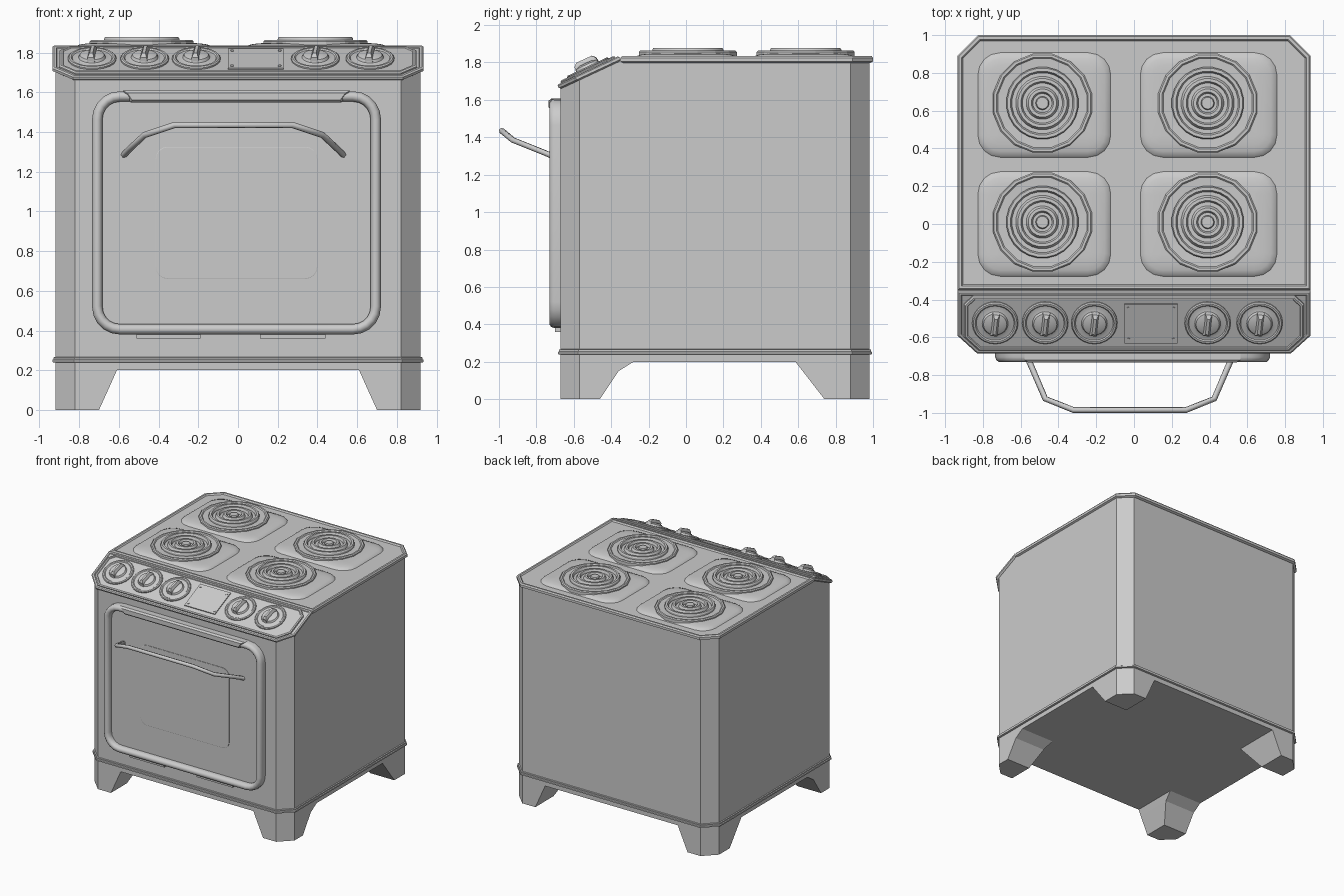
import bpy, bmesh
from math import radians, sin, cos, pi
from mathutils import Matrix, Vector

cube = bpy.data.objects.get("Cube")
if cube:
    bpy.data.objects.remove(cube, do_unlink=True)

grey = bpy.data.materials.new("plain_grey")
grey.use_nodes = True
GREY = (0.6, 0.6, 0.6, 1)
grey.diffuse_color = GREY
grey.node_tree.nodes["Principled BSDF"].inputs["Base Color"].default_value = GREY

FRONT = Matrix.Translation((0, -0.67, 0)) @ Matrix.Rotation(radians(90), 4, "X")
PANEL = Matrix.Translation((0, -0.515, 1.74)) @ Matrix.Rotation(radians(25), 4, "X")


def finish(name, bm, smooth=None):
    """Turn a bmesh into a named grey object."""
    bmesh.ops.recalc_face_normals(bm, faces=bm.faces)
    mesh = bpy.data.meshes.new(name)
    bm.to_mesh(mesh)
    bm.free()
    mesh.materials.append(grey)
    ob = bpy.data.objects.new(name, mesh)
    bpy.context.collection.objects.link(ob)
    if smooth:
        bpy.ops.object.select_all(action="DESELECT")
        ob.select_set(True)
        bpy.context.view_layer.objects.active = ob
        bpy.ops.object.shade_smooth_by_angle(angle=radians(smooth))
    return ob


def skin(rings):
    """Skin a stack of equal rings and cap both ends."""
    bm = bmesh.new()
    rows = [[bm.verts.new(p) for p in ring] for ring in rings]
    n = len(rows[0])
    for a, b in zip(rows, rows[1:]):
        for i in range(n):
            j = (i + 1) % n
            bm.faces.new((a[i], a[j], b[j], b[i]))
    bm.faces.new(rows[0])
    bm.faces.new(rows[-1])
    return bm


def inset(outline, d):
    """Move a counter-clockwise outline inward by d."""
    pts = [Vector(p) for p in outline]
    out = []
    for i, p in enumerate(pts):
        a = (p - pts[i - 1]).normalized()
        b = (pts[(i + 1) % len(pts)] - p).normalized()
        n1, n2 = Vector((-a.y, a.x)), Vector((-b.y, b.x))
        out.append(p + (n1 + n2) * d / (1 + n1.dot(n2)))
    return out


def loft(outline, steps, frame=Matrix()):
    """Stack inset copies of an outline; steps are (inset, height)."""
    return skin([[frame @ Vector((p.x, p.y, z)) for p in inset(outline, d)]
                 for d, z in steps])


def circle(x, y, r, n):
    return [(x + r * cos(2 * pi * (i + 0.5) / n), y + r * sin(2 * pi * (i + 0.5) / n))
            for i in range(n)]


def rect(x0, x1, y0, y1, r=0.0, n=4):
    if not r:
        return [(x0, y0), (x1, y0), (x1, y1), (x0, y1)]
    pts = []
    corners = [(x1 - r, y1 - r), (x0 + r, y1 - r), (x0 + r, y0 + r), (x1 - r, y0 + r)]
    for k, (cx, cy) in enumerate(corners):
        for i in range(n + 1):
            a = pi / 2 * (k + i / n)
            pts.append((cx + r * cos(a), cy + r * sin(a)))
    return pts


def chamfered(w, y0, y1, front, back):
    """Symmetric outline with cut corners."""
    half = [(w - front, y0), (w, y0 + front), (w, y1 - back), (w - back, y1)]
    pts = half + [(-x, y) for x, y in reversed(half)]
    return [p for i, p in enumerate(pts) if p != pts[i - 1]]


# Cabinet, cut by the slope under the control panel
body_outline = chamfered(0.92, -0.67, 0.98, 0.1, 0.1)
bm = loft(body_outline, [(0, 0.2), (0, 1.81)])
slope_normal = PANEL.to_3x3() @ Vector((0, 0, 1))
bmesh.ops.bisect_plane(bm, geom=bm.verts[:] + bm.edges[:] + bm.faces[:],
                       plane_co=PANEL.translation, plane_no=slope_normal,
                       clear_outer=True)
bmesh.ops.holes_fill(bm, edges=[e for e in bm.edges if e.is_boundary])
finish("cabinet", bm)

# Trim band above the legs
finish("base_trim", loft(body_outline, [
    (0.005, 0.237), (-0.015, 0.241), (-0.015, 0.252), (-0.009, 0.256), (-0.009, 0.265), (0.005, 0.268)]))

# Tapered corner legs
def leg_ring(side, end, x_in, y_in, z):
    outer = -0.67 if end == "front" else 0.98
    step = 0.1 if end == "front" else -0.1
    pts = [(x_in, outer), (0.82, outer), (0.92, outer + step), (0.92, y_in), (x_in, y_in)]
    return [(side * x, y, z) for x, y in pts]


for side, label in ((-1, "right"), (1, "left")):
    finish(f"front_leg_{label}", skin([
        leg_ring(side, "front", 0.7, -0.46, 0), leg_ring(side, "front", 0.632, -0.36, 0.15),
        leg_ring(side, "front", 0.61, -0.28, 0.2)]))
    finish(f"back_leg_{label}", skin([
        leg_ring(side, "back", 0.7, 0.74, 0), leg_ring(side, "back", 0.61, 0.585, 0.2)]))

# Cooktop with a raised rim
top_outline = [(-0.935, -0.35), (0.935, -0.35), (0.935, 0.89), (0.825, 1.0), (-0.825, 1.0), (-0.935, 0.89)]
finish("cooktop", loft(top_outline, [
    (0.015, 1.798), (0, 1.805), (0, 1.825), (0.008, 1.835), (0.022, 1.835), (0.03, 1.824)]))

# Four soft pads, each with a stepped burner
for label, x0, x1, cx in (("right", -0.83, -0.12, -0.485), ("left", 0.03, 0.76, 0.39)):
    for end, y0, y1, cy in (("front", -0.28, 0.28, 0.01), ("back", 0.35, 0.91, 0.64)):
        tag = f"{end}_{label}"
        finish(f"burner_pad_{tag}", loft(rect(x0, x1, y0, y1, 0.12), [
            (0, 1.82), (0.01, 1.832), (0.035, 1.841), (0.07, 1.846), (0.11, 1.848)]), 50)
        finish(f"burner_ring_{tag}", loft(circle(cx, cy, 0.267, 16), [
            (0, 1.83), (0, 1.856), (0.007, 1.863), (0.02, 1.863), (0.027, 1.856), (0.07, 1.854)]))
        coil = [(0, 1.85)]
        for d in (0, 0.055, 0.11):
            coil += [(d, 1.868), (d + 0.006, 1.878), (d + 0.022, 1.878),
                     (d + 0.028, 1.868), (d + 0.03, 1.858), (d + 0.05, 1.858)]
        coil += [(0.155, 1.868), (0.16, 1.876)]
        finish(f"burner_coil_{tag}", loft(circle(cx, cy, 0.192, 24), coil), 30)

# Sloped control panel with a raised inner plate
finish("control_panel", loft(chamfered(0.935, -0.182, 0.182, 0.105, 0.0), [
    (0.012, -0.008), (0, 0), (0, 0.014), (0.008, 0.02), (0.02, 0.02), (0.024, 0.014)], PANEL))
finish("control_plate", loft(chamfered(0.9, -0.16, 0.16, 0.08, 0.05), [
    (0, 0.01), (0, 0.026), (0.008, 0.032), (0.018, 0.032), (0.022, 0.026)], PANEL))

# Display plate and its screws
finish("display_plate", loft(rect(-0.05, 0.23, -0.115, 0.115), [(0, 0.02), (0, 0.034)], PANEL))
for i, (x, y) in enumerate(rect(-0.03, 0.21, -0.09, 0.09)):
    finish(f"display_screw_{i + 1}", loft(circle(x, y, 0.009, 8), [(0, 0.03), (0, 0.038)], PANEL))

# Knobs: dished base, round hub and wedge grip
for i, x in enumerate((-0.735, -0.47, -0.21, 0.39, 0.665)):
    frame = PANEL @ Matrix.Translation((x, 0.005, 0.026)) @ Matrix.Rotation(radians(-6), 4, "Z")
    finish(f"knob_base_{i + 1}", loft(circle(0, 0, 0.122, 24), [
        (0, -0.01), (0, 0.008), (0.006, 0.014), (0.016, 0.014), (0.022, 0.008),
        (0.04, 0.008), (0.053, 0.012), (0.06, 0.026), (0.085, 0.034)], frame), 30)
    grip = [[frame @ Vector((sx * w, sy * l, z)) for sx, sy in ((-1, -1), (1, -1), (1, 1), (-1, 1))]
            for w, l, z in ((0.022, 0.066, 0.01), (0.016, 0.062, 0.04), (0.008, 0.045, 0.057))]
    finish(f"knob_grip_{i + 1}", skin(grip))

# Oven door: rounded tube frame around a recessed panel
finish("oven_door", loft(rect(-0.735, 0.72, 0.38, 1.605, 0.14, 5), [
    (0, -0.01), (0, 0.035), (0.006, 0.05), (0.018, 0.06), (0.034, 0.06),
    (0.046, 0.05), (0.052, 0.035), (0.052, 0.015)], FRONT), 50)
finish("door_window", loft(rect(-0.415, 0.4, 0.66, 1.325, 0.06), [
    (0, 0.01), (0, 0.019), (0.003, 0.02)], FRONT))
bar = [(-0.54, 1.548), (0.52, 1.548), (0.565, 1.608), (-0.58, 1.608)]
finish("door_top_bar", loft(bar, [(0, 0.0), (0, 0.05), (0.012, 0.064)], FRONT))
for label, x0, x1 in (("right", -0.51, -0.19), ("left", 0.11, 0.44)):
    finish(f"door_hinge_{label}", loft(rect(x0, x1, 0.36, 0.4), [(0, -0.01), (0, 0.03)], FRONT))

# Bent door handle swept along a path
path = [(-0.575, -0.68, 1.285), (-0.545, -0.75, 1.315), (-0.47, -0.925, 1.385), (-0.32, -0.985, 1.435)]
path += [(-0.045 - x, y, z) for x, y, z in reversed(path)]
curve = bpy.data.curves.new("door_handle", "CURVE")
curve.dimensions = "3D"
curve.bevel_depth = 0.016
curve.bevel_resolution = 1
curve.use_fill_caps = True
spline = curve.splines.new("POLY")
spline.points.add(len(path) - 1)
for point, co in zip(spline.points, path):
    point.co = (*co, 1)
curve.materials.append(grey)
bpy.context.collection.objects.link(bpy.data.objects.new("door_handle", curve))
